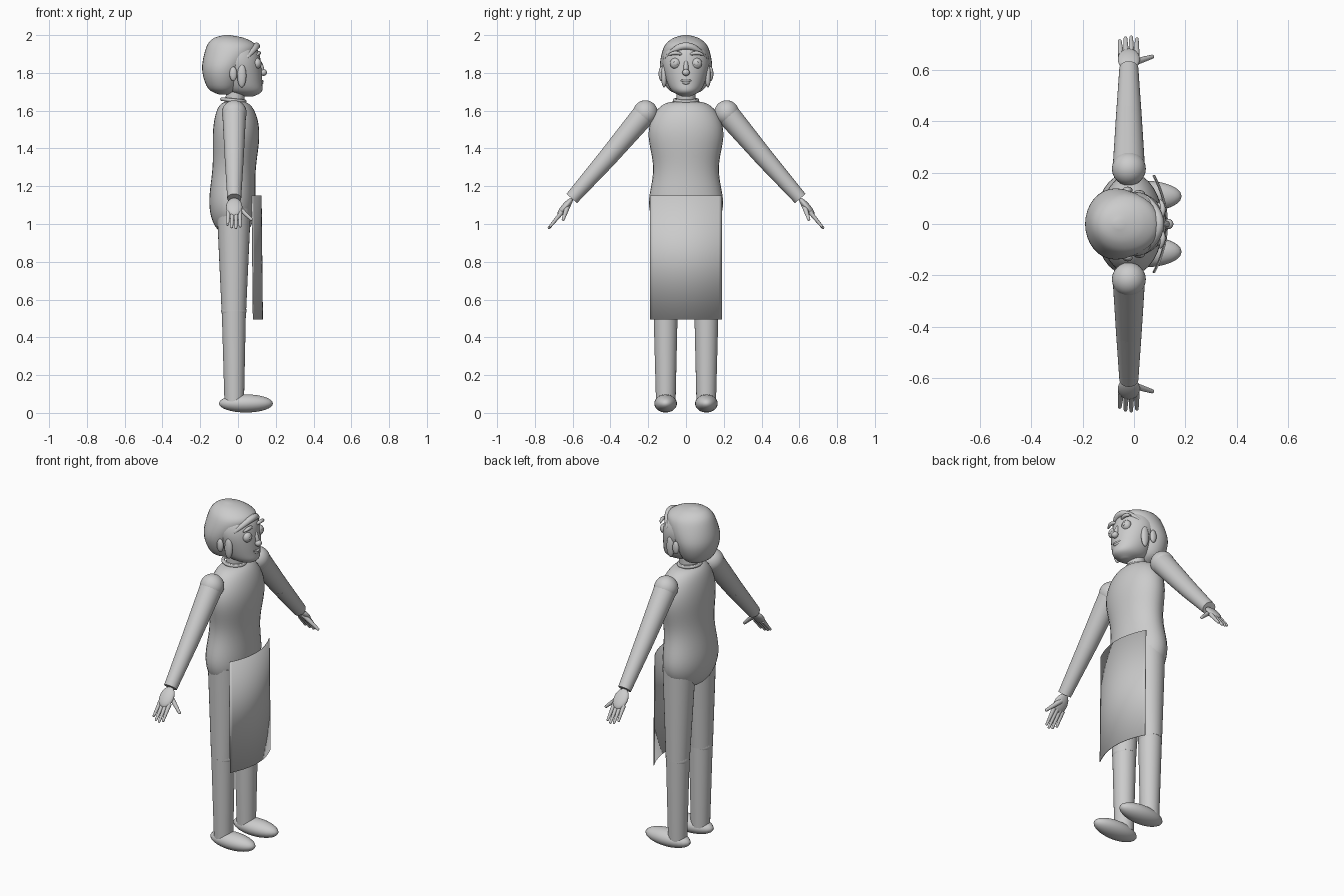
import bpy, bmesh, math
from mathutils import Vector, Matrix

cube = bpy.data.objects.get("Cube")
if cube:
    bpy.data.objects.remove(cube, do_unlink=True)

GREY = (0.6, 0.6, 0.6, 1)
clay = bpy.data.materials.new("plain grey")
clay.use_nodes = True
clay.diffuse_color = GREY
clay.node_tree.nodes["Principled BSDF"].inputs["Base Color"].default_value = GREY


def finish(name, bm, mirror=False):
    """Turn a bmesh into a smooth object, optionally copied to the other side."""
    bmesh.ops.recalc_face_normals(bm, faces=bm.faces)
    mesh = bpy.data.meshes.new(name)
    bm.to_mesh(mesh)
    bm.free()
    mesh.materials.append(clay)
    obj = bpy.data.objects.new(name, mesh)
    bpy.context.collection.objects.link(obj)
    bpy.ops.object.select_all(action='DESELECT')
    obj.select_set(True)
    bpy.context.view_layer.objects.active = obj
    bpy.ops.object.shade_smooth_by_angle(angle=math.radians(50))
    if mirror:
        modifier = obj.modifiers.new("mirror", 'MIRROR')
        modifier.use_axis = (False, True, False)
        modifier.use_mirror_merge = False
    return obj


def skin(bm, loops):
    """Join matching closed loops of vertices and cap both ends."""
    for lower, upper in zip(loops, loops[1:]):
        for i in range(len(lower)):
            bm.faces.new((lower[i - 1], lower[i], upper[i], upper[i - 1]))
    bm.faces.new(loops[0])
    bm.faces.new(loops[-1])


def stack(name, rings, sides=32):
    """Skin horizontal ellipses given as height, centre x, depth radius, width radius."""
    bm = bmesh.new()
    loops = []
    for z, x, depth, width in rings:
        angles = [math.tau * i / sides for i in range(sides)]
        loops.append([bm.verts.new((x + depth * math.cos(a), width * math.sin(a), z)) for a in angles])
    skin(bm, loops)
    return finish(name, bm)


def smooth(rings, steps=5):
    """Catmull-Rom interpolation between rings."""
    rings = [rings[0], *rings, rings[-1]]
    result = []
    for a, b, c, d in zip(rings, rings[1:], rings[2:], rings[3:]):
        for step in range(steps + 1):
            t = step / steps
            if step or not result:
                result.append([q + t / 2 * (r - p + t * (2 * p - 5 * q + 4 * r - s + t * (3 * q - p - 3 * r + s)))
                               for p, q, r, s in zip(a, b, c, d)])
    return result


def ball(name, centre, radii, mirror=False, tilt=0, axis='X'):
    bm = bmesh.new()
    place = Matrix.Translation(centre) @ Matrix.Rotation(tilt, 4, axis) @ Matrix.Diagonal((*radii, 1))
    bmesh.ops.create_uvsphere(bm, u_segments=24, v_segments=16, radius=1, matrix=place)
    return finish(name, bm, mirror)


def limb(name, start, end, thick, thin, mirror=True):
    """Tapered round limb between two points."""
    bm = bmesh.new()
    start, end = Vector(start), Vector(end)
    axis = end - start
    place = Matrix.Translation((start + end) / 2) @ axis.to_track_quat('Z', 'Y').to_matrix().to_4x4()
    bmesh.ops.create_cone(bm, cap_ends=True, segments=32, radius1=thick, radius2=thin,
                          depth=axis.length, matrix=place)
    return finish(name, bm, mirror)


def arc(name, centre, reach, back, rise, radius, mirror=False, steps=16):
    """Tapered strand along y whose ends sweep back and rise."""
    bm = bmesh.new()
    loops = []
    for i in range(steps + 1):
        u = 2 * i / steps - 1
        middle = Vector(centre) + Vector((-back * u * u, reach * u, rise * u * u))
        size = radius * math.sqrt(1.1 - u * u)
        angles = [math.tau * k / 12 for k in range(12)]
        loops.append([bm.verts.new(middle + Vector((math.cos(a), 0, math.sin(a))) * size) for a in angles])
    skin(bm, loops)
    return finish(name, bm, mirror)


# Torso: rounded column that swells at the hips and chest
torso_rings = []
for i in range(1, 40):
    t = -math.cos(math.pi * i / 40)
    z = 1.3 + 0.35 * t
    swell = math.cos(math.tau * (z - 1.08) / 0.42)
    fullness = (1 - t ** 4) ** 0.25
    lean = 0.01 * math.sin(math.tau * (z - 1.3) / 0.8)
    torso_rings.append((z, lean - 0.02, fullness * (0.12 + 0.005 * swell), fullness * (0.188 + 0.014 * swell)))
stack("torso", torso_rings)

# Neck and collar
limb("neck", (-0.02, 0, 1.6), (-0.01, 0, 1.75), 0.05, 0.05, mirror=False)
bpy.ops.mesh.primitive_torus_add(location=(-0.025, 0, 1.655), rotation=(0, 0.1, 0), major_radius=0.06, minor_radius=0.01)
collar = bpy.context.object
collar.name = "collar"
collar.data.materials.append(clay)
bpy.ops.object.shade_smooth_by_angle()

# Legs and feet
hip, knee, ankle = (-0.022, 0.095, 1.08), (-0.022, 0.108, 0.54), (-0.02, 0.107, 0.06)
limb("thigh", hip, knee, 0.09, 0.065)
limb("shin", knee, ankle, 0.064, 0.052)
ball("knee", knee, (0.067, 0.064, 0.05), True)
ball("foot", (0.042, 0.108, 0.05), (0.143, 0.06, 0.048), True)

# Arms
shoulder, elbow, wrist = (-0.02, 0.215, 1.588), (-0.02, 0.42, 1.345), (-0.02, 0.605, 1.135)
ball("shoulder", shoulder, (0.066, 0.066, 0.067), True)
limb("upper_arm", shoulder, elbow, 0.063, 0.05)
ball("elbow", elbow, (0.05, 0.05, 0.05), True)
limb("forearm", elbow, wrist, 0.05, 0.037)

# Hands: palm, four fingers and thumb
ball("palm", (-0.02, 0.64, 1.09), (0.043, 0.019, 0.06), True, 0.7)
for place, (finger, reach) in enumerate(dict(little=0.8, ring=0.95, middle=1, index=0.9).items()):
    x = 0.02 * place - 0.05
    tip = (x * 1.1, 0.655 + 0.07 * reach, 1.065 - 0.085 * reach)
    limb(finger + "_finger", (x, 0.655, 1.065), tip, 0.012, 0.007)
    ball(finger + "_fingertip", tip, (0.007, 0.007, 0.007), True)
thumb_tip = (0.07, 0.65, 1.025)
limb("thumb", (-0.01, 0.625, 1.1), thumb_tip, 0.015, 0.008)
ball("thumb_tip", thumb_tip, (0.008, 0.008, 0.008), True)

# Apron: thin curved sheet, slightly flared at the hem
bm = bmesh.new()
rows = []
for z, front in ((0.495, 0.132), (1.15, 0.125)):
    steps = [k / 12 for k in range(-12, 13)]
    rows.append([bm.verts.new((front - 0.05 * u * u, 0.19 * u, z)) for u in steps])
hem, top = rows
for a, b, c, d in zip(hem, hem[1:], top[1:], top):
    bm.faces.new((a, b, c, d))
apron = finish("apron", bm)
apron.modifiers.new("thickness", 'SOLIDIFY').thickness = 0.004

# Head with a narrow chin, and a hair cap that is full at the back
stack("head", smooth([
    (1.675, 0.06, 0.02, 0.02), (1.7, 0.035, 0.09, 0.07), (1.75, 0.02, 0.108, 0.1),
    (1.85, 0, 0.122, 0.125), (1.92, -0.01, 0.115, 0.11), (1.96, -0.02, 0.08, 0.07)]))
stack("hair", smooth([
    (1.685, -0.07, 0.03, 0.04), (1.72, -0.08, 0.08, 0.1), (1.82, -0.075, 0.115, 0.138),
    (1.93, -0.035, 0.135, 0.12), (1.98, -0.045, 0.09, 0.075), (2, -0.06, 0.015, 0.015)]))
arc("fringe", (0.098, 0, 1.942), 0.11, 0.05, -0.06, 0.018)
ball("sideburn", (0.02, 0.116, 1.785), (0.024, 0.016, 0.062), True)
ball("ear", (-0.025, 0.131, 1.795), (0.02, 0.014, 0.038), True)

# Face
ball("eye", (0.1, 0.056, 1.85), (0.024, 0.029, 0.029), True)
ball("iris", (0.122, 0.056, 1.85), (0.004, 0.011, 0.011), True)
arc("eyebrow", (0.112, 0.055, 1.905), 0.04, 0.01, -0.01, 0.01, True)
ball("nose_bridge", (0.122, 0, 1.83), (0.014, 0.013, 0.042), tilt=-0.3, axis='Y')
ball("nose_tip", (0.134, 0, 1.802), (0.019, 0.02, 0.018))
arc("upper_lip", (0.129, 0, 1.756), 0.038, 0.015, 0.01, 0.006)
arc("lower_lip", (0.127, 0, 1.746), 0.028, 0.01, 0.008, 0.007)
